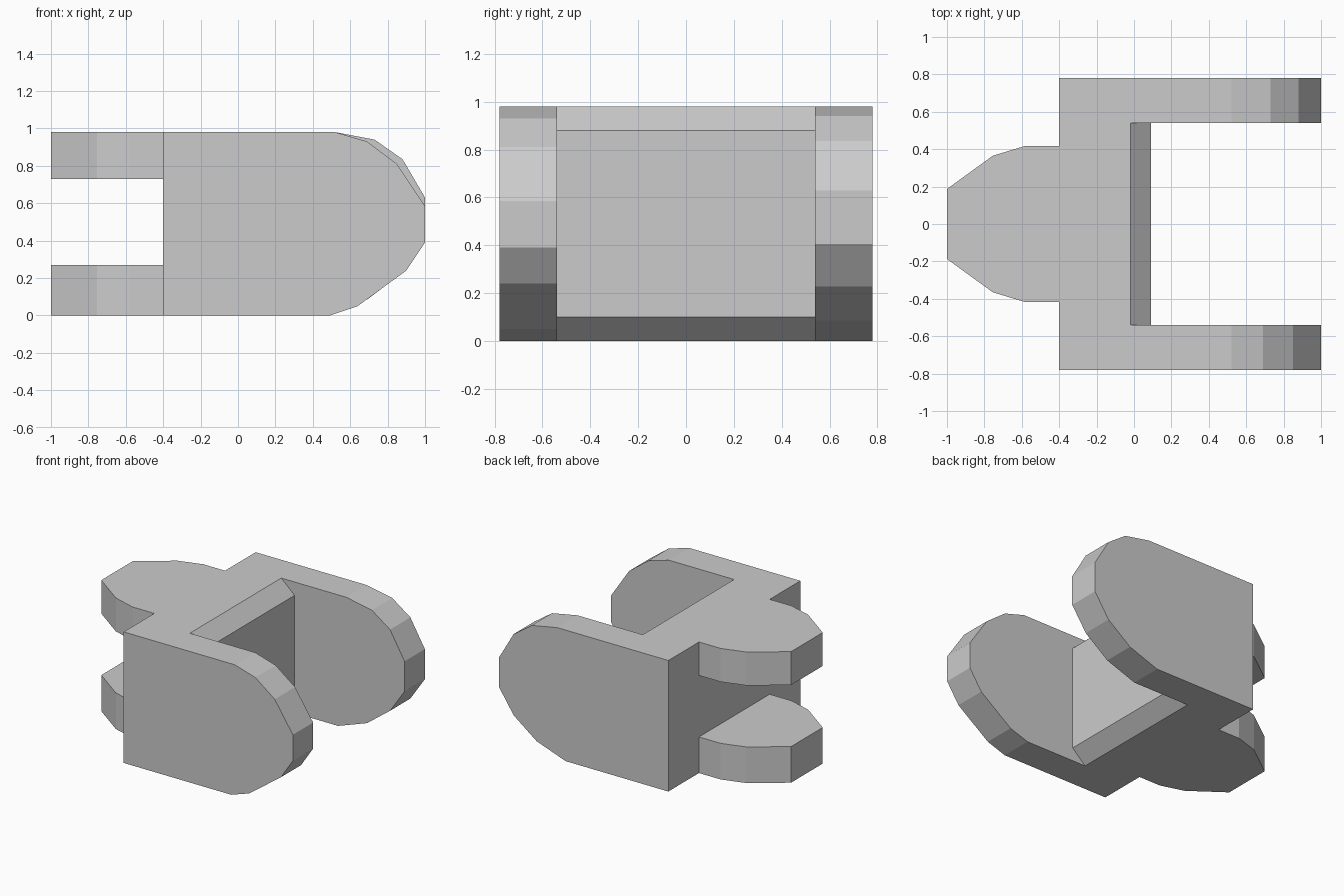
import bpy, bmesh
from mathutils import Vector

if "Cube" in bpy.data.objects:
    bpy.data.objects.remove(bpy.data.objects["Cube"])


def prism(name, outline, axis, lo, hi, hidden=None):
    """Extrude a flat outline along y (outline in x,z) or z (outline in x,y).
    Faces whose centre satisfies hidden() are joints inside the model and are removed."""
    def point(p, d):
        return Vector((p[0], d, p[1])) if axis == 'Y' else Vector((p[0], p[1], d))
    bm = bmesh.new()
    face = bm.faces.new([bm.verts.new(point(p, lo)) for p in outline])
    ext = bmesh.ops.extrude_face_region(bm, geom=[face], use_keep_orig=True)
    moved = [v for v in ext['geom'] if isinstance(v, bmesh.types.BMVert)]
    bmesh.ops.translate(bm, verts=moved, vec=point((0, 0), hi - lo))
    bmesh.ops.recalc_face_normals(bm, faces=bm.faces)
    if hidden:
        gone = [f for f in bm.faces if hidden(f)]
        bmesh.ops.delete(bm, geom=gone, context='FACES_ONLY')
    mesh = bpy.data.meshes.new(name)
    bm.to_mesh(mesh)
    bm.free()
    obj = bpy.data.objects.new(name, mesh)
    bpy.context.collection.objects.link(obj)
    return obj


TOP, BACK = 0.98, -0.40

# Two side plates with slightly different faceted noses
front_nose = [(0.49, 0), (0.64, 0.05), (0.90, 0.24), (1, 0.39),
              (1, 0.585), (0.85, 0.81), (0.69, 0.93), (0.52, TOP)]
rear_nose = [(0.45, 0), (0.69, 0.085), (0.88, 0.228), (1, 0.405),
             (1, 0.63), (0.88, 0.835), (0.73, 0.94), (0.52, TOP)]
for name, nose, lo, hi in (("front_side_plate", front_nose, -0.78, -0.54),
                           ("rear_side_plate", rear_nose, 0.54, 0.78)):
    prism(name, [(BACK, 0)] + nose + [(BACK, TOP)], 'Y', lo, hi)

# Cross block joining the plates, chamfered top and bottom
block = [(BACK, 0), (-0.02, 0), (0.09, 0.10), (0.09, 0.88), (-0.02, TOP), (BACK, TOP)]
prism("cross_block", block, 'Y', -0.54, 0.54, lambda f: abs(f.normal.y) > 0.9)

# Upper and lower rounded tongues
half = [(BACK, 0.418), (-0.58, 0.418), (-0.755, 0.365), (-1, 0.187)]
tongue = half + [(x, -y) for x, y in reversed(half)]
for name, lo, hi in (("lower_tongue", 0, 0.27), ("upper_tongue", 0.73, TOP)):
    prism(name, tongue, 'Z', lo, hi, lambda f: f.normal.x > 0.9)
